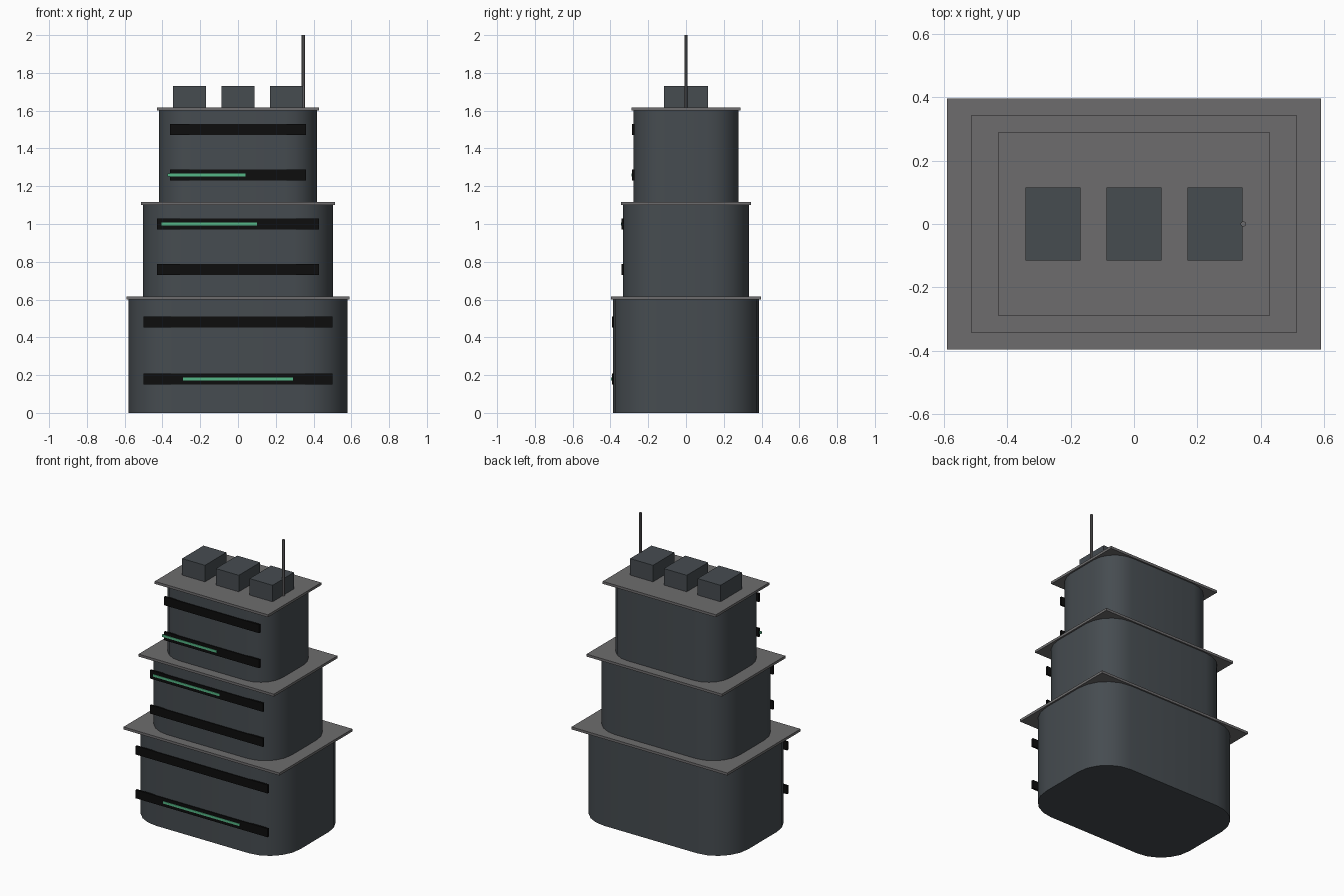
import bpy, bmesh, math

old = bpy.data.objects.get("Cube")
if old:
    bpy.data.objects.remove(old, do_unlink=True)


def material(name, rgb):
    mat = bpy.data.materials.new(name)
    mat.use_nodes = True
    color = (*rgb, 1)
    mat.diffuse_color = color
    mat.node_tree.nodes["Principled BSDF"].inputs["Base Color"].default_value = color
    return mat


WALL = material("slate wall", (0.061, 0.072, 0.081))
ROOF = material("roof grey", (0.155, 0.152, 0.155))
GLASS = material("dark glass", (0.004, 0.004, 0.004))
GLOW = material("green light", (0.09, 0.47, 0.24))


def finish(name, bm, mat, smooth=False):
    bmesh.ops.recalc_face_normals(bm, faces=bm.faces)
    mesh = bpy.data.meshes.new(name)
    bm.to_mesh(mesh)
    bm.free()
    mesh.materials.append(mat)
    obj = bpy.data.objects.new(name, mesh)
    bpy.context.collection.objects.link(obj)
    if smooth:
        bpy.ops.object.select_all(action="DESELECT")
        obj.select_set(True)
        bpy.context.view_layer.objects.active = obj
        bpy.ops.object.shade_smooth_by_angle(angle=math.radians(40))
    return obj


def box(name, mat, x, y, z):
    """Box spanning the (low, high) pairs x, y and z."""
    bm = bmesh.new()
    bmesh.ops.create_cube(bm, size=1)
    for v in bm.verts:
        v.co = [sum(r) / 2 + c * (r[1] - r[0]) for r, c in zip((x, y, z), v.co)]
    return finish(name, bm, mat)


def rounded_block(name, mat, hx, hy, z0, z1, radius, steps=5):
    """Upright block with rounded vertical corners."""
    bm = bmesh.new()
    ring = []
    for quarter, (sx, sy) in enumerate(((1, 1), (-1, 1), (-1, -1), (1, -1))):
        for i in range(steps + 1):
            a = (quarter + i / steps) * math.pi / 2
            ring.append(bm.verts.new((sx * (hx - radius) + radius * math.cos(a),
                                      sy * (hy - radius) + radius * math.sin(a), z0)))
    base = bm.faces.new(ring)
    top = bmesh.ops.extrude_face_region(bm, geom=[base], use_keep_orig=True)["geom"]
    for v in top:
        if isinstance(v, bmesh.types.BMVert):
            v.co.z = z1
    return finish(name, bm, mat, smooth=True)


# Tiers: half width, half depth, bottom, top, window half width, window heights
tiers = {
    "lower": (0.58, 0.386, 0.0, 0.6, 0.5, (0.18, 0.48)),
    "middle": (0.502, 0.334, 0.6, 1.1, 0.428, (0.76, 1.0)),
    "upper": (0.418, 0.279, 1.1, 1.6, 0.36, (1.26, 1.5)),
}
# Light strips: tier, left end, right end, height
lights = (("lower", -0.29, 0.29, 0.18),
          ("middle", -0.405, 0.1, 1.0),
          ("upper", -0.372, 0.04, 1.26))

for tier, (hx, hy, z0, z1, win, heights) in tiers.items():
    rounded_block(tier + "_tier", WALL, hx, hy, z0, z1, 0.6 * hy)
    # Square slab overhanging the rounded walls
    ex, ey = hx + 0.011, hy + 0.01
    box(tier + "_roof_slab", ROOF, (-ex, ex), (-ey, ey), (z1, z1 + 0.017))
    # Straight window bands on the front
    for i, z in enumerate(heights):
        box(f"{tier}_window_band_{i + 1}", GLASS, (-win, win),
            (-hy - 0.007, -hy + 0.006), (z - 0.029, z + 0.029))

for tier, x0, x1, z in lights:
    front = -tiers[tier][1] - 0.007
    box(tier + "_light_strip", GLOW, (x0, x1),
        (front - 0.003, front + 0.006), (z - 0.008, z + 0.008))

# Rooftop machine housings
for i in (-1, 0, 1):
    x = i * 0.256
    box(f"roof_unit_{i + 2}", WALL, (x - 0.087, x + 0.087),
        (-0.116, 0.116), (1.61, 1.73))

# Antenna mast
bm = bmesh.new()
bmesh.ops.create_cone(bm, cap_ends=True, segments=8, radius1=0.009,
                      radius2=0.009, depth=0.39)
bmesh.ops.translate(bm, verts=bm.verts, vec=(0.345, 0, 1.805))
finish("antenna", bm, ROOF, smooth=True)
